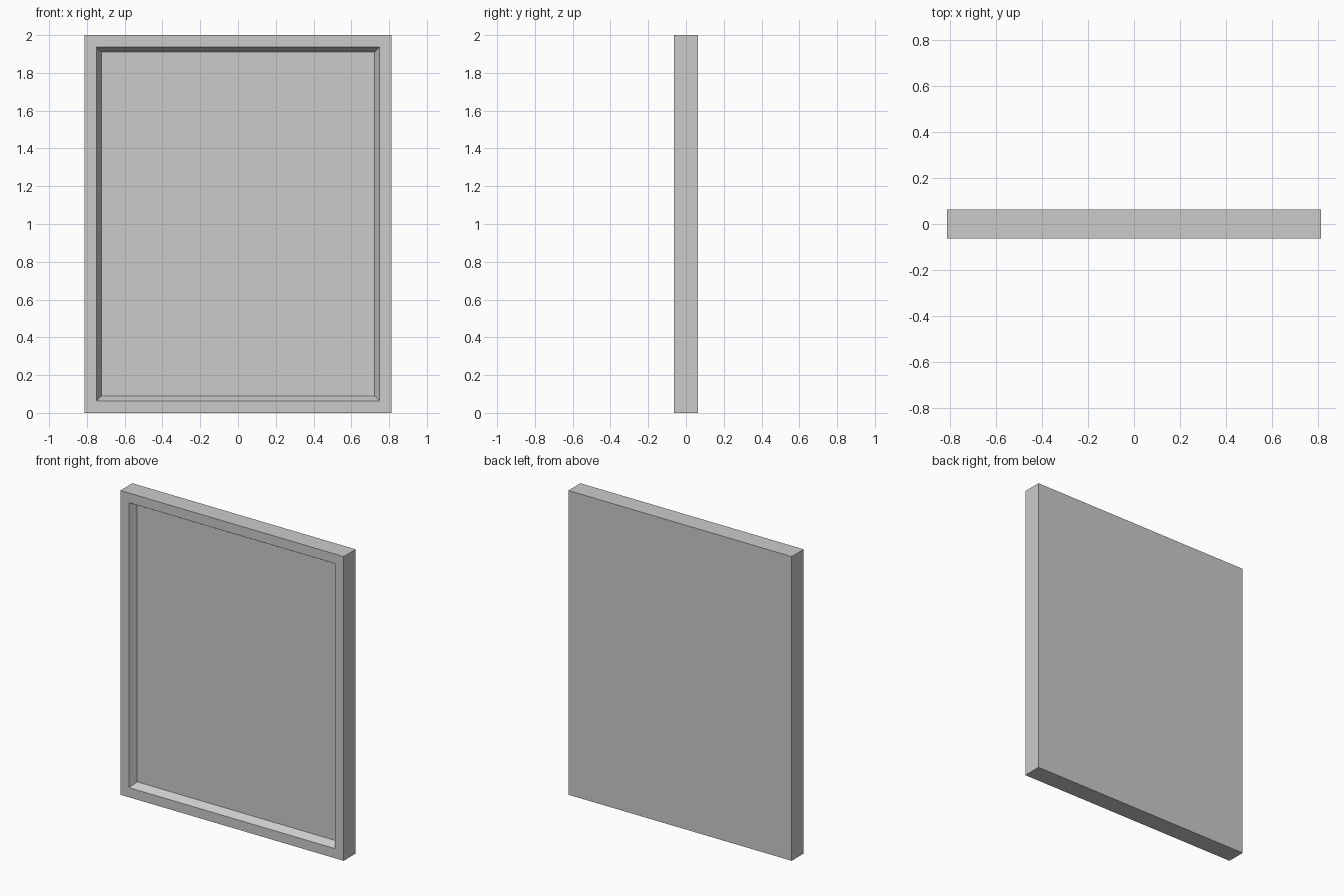
import bpy, bmesh
from mathutils import Vector

if "Cube" in bpy.data.objects:
    bpy.data.objects.remove(bpy.data.objects["Cube"])

WIDTH, DEPTH, HEIGHT = 1.625, 0.125, 2.0
RIM = 0.0635       # flat border around the recess
SLOPE = 0.027      # width of the sloped recess wall
RECESS = 0.047     # recess depth

# Solid slab standing on the ground
bm = bmesh.new()
bmesh.ops.create_cube(bm, size=1)
for v in bm.verts:
    v.co = Vector((v.co.x * WIDTH, v.co.y * DEPTH, (v.co.z + 0.5) * HEIGHT))
bm.normal_update()

# Front face: flat rim, then sloped walls down to the recessed panel
front = min(bm.faces, key=lambda f: f.calc_center_median().y)
bmesh.ops.inset_region(bm, faces=[front], thickness=RIM, use_even_offset=True)
bmesh.ops.inset_region(bm, faces=[front], thickness=SLOPE, use_even_offset=True)
for v in front.verts:
    v.co.y = -DEPTH / 2 + RECESS
bmesh.ops.recalc_face_normals(bm, faces=bm.faces)

mesh = bpy.data.meshes.new("framed_panel")
bm.to_mesh(mesh)
bm.free()
panel = bpy.data.objects.new("framed_panel", mesh)
bpy.context.collection.objects.link(panel)
